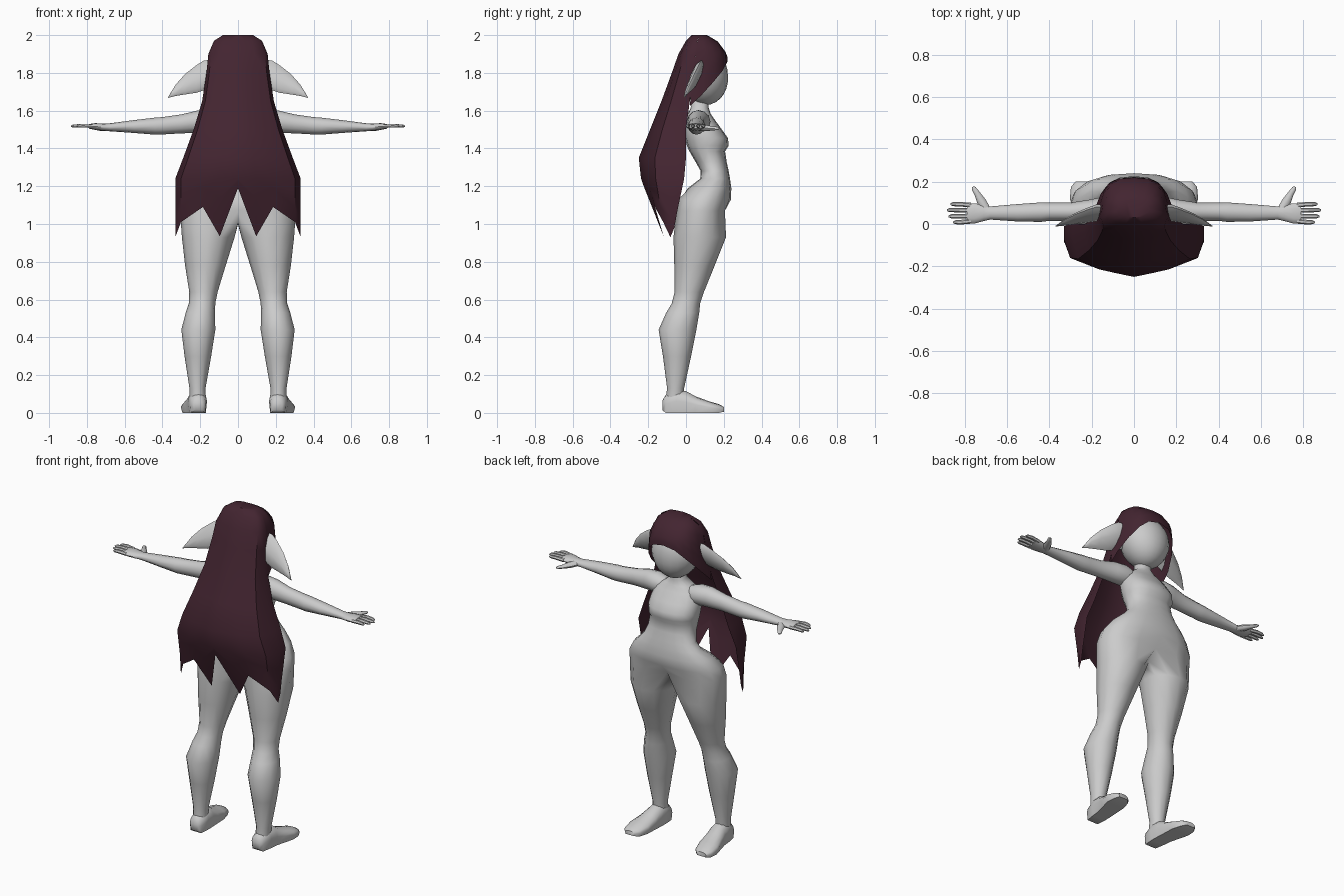
import bpy, bmesh, math
from mathutils import Vector

if "Cube" in bpy.data.objects:
    bpy.data.objects.remove(bpy.data.objects["Cube"])


def material(name, rgb):
    m = bpy.data.materials.new(name)
    m.diffuse_color = (*rgb, 1)
    m.use_nodes = True
    m.node_tree.nodes["Principled BSDF"].inputs["Base Color"].default_value = m.diffuse_color
    return m


SKIN = material("pale grey", (0.60, 0.60, 0.60))
HAIR = material("dark plum", (0.056, 0.018, 0.030))


def finish(name, bm, mat, mirror=True, angle=50):
    bmesh.ops.remove_doubles(bm, verts=bm.verts, dist=0.0005)
    bmesh.ops.recalc_face_normals(bm, faces=bm.faces)
    me = bpy.data.meshes.new(name)
    bm.to_mesh(me)
    bm.free()
    me.materials.append(mat)
    ob = bpy.data.objects.new(name, me)
    bpy.context.collection.objects.link(ob)
    bpy.ops.object.select_all(action='DESELECT')
    ob.select_set(True)
    bpy.context.view_layer.objects.active = ob
    bpy.ops.object.shade_smooth_by_angle(angle=math.radians(angle))
    if mirror:
        m = ob.modifiers.new("mirror", 'MIRROR')
        m.merge_threshold = 0.001
    return ob


def skin_rows(bm, rows, closed):
    """Faces between successive rows of vertices."""
    for a, b in zip(rows, rows[1:]):
        n = len(a)
        for i in range(n if closed else n - 1):
            j = (i + 1) % n
            bm.faces.new((a[i], a[j], b[j], b[i]))


def add_tube(bm, rings):
    rows = [[bm.verts.new(p) for p in r] for r in rings]
    skin_rows(bm, rows, True)
    bm.faces.new(rows[0])
    bm.faces.new(rows[-1])


def oval(c, u, v, n=12):
    c, u, v = Vector(c), Vector(u), Vector(v)
    return [c + u * math.cos(t) + v * math.sin(t)
            for t in (2 * math.pi * i / n for i in range(n))]


def spow(v, p):
    return math.copysign(abs(v) ** p, v)


# Torso and leg: half rings down the trunk, then full rings down the leg
bm = bmesh.new()
trunk = [  # z, half width, front y, back y
    (1.67, .045, .12, .03), (1.615, .047, .12, .025), (1.585, .085, .13, .01),
    (1.555, .135, .15, -.005), (1.50, .152, .19, -.01), (1.455, .155, .222, -.005),
    (1.415, .152, .226, .005), (1.385, .146, .207, .018), (1.33, .148, .215, .05),
    (1.28, .165, .226, .078), (1.24, .20, .233, .075), (1.19, .255, .24, .01),
    (1.13, .295, .238, -.05), (1.07, .307, .215, -.06)]
rows = []
for z, w, yf, yb in trunk:
    yc, r = (yf + yb) / 2, (yf - yb) / 2
    row = []
    for i in range(9):
        t = math.pi * i / 8
        row.append(bm.verts.new((w * spow(math.sin(t), .85) if 0 < i < 8 else 0,
                                 yc + r * spow(math.cos(t), .85), z)))
    rows.append(row)
rows[-1][0].co.y -= .03
rows[-1][8].co.y += .05
rows[-2][8].co.y += .02
skin_rows(bm, rows, False)
crotch = [bm.verts.new((0, y, z)) for y, z in ((.04, 1.01), (.085, 1.0), (.13, 1.01))]
leg = [  # z, inner x, outer x, front y, back y
    (.93, .018, .297, .212, -.066), (.78, .065, .28, .152, -.062),
    (.64, .108, .258, .095, -.06), (.58, .12, .26, .075, -.075),
    (.53, .122, .277, .07, -.105), (.44, .12, .30, .055, -.145),
    (.30, .142, .283, .027, -.122), (.13, .172, .257, -.01, -.10),
    (.05, .17, .255, -.01, -.11)]
rings = [rows[-1] + crotch]
for z, xi, xo, yf, yb in leg:
    ring = []
    for i in range(12):
        t = math.radians(30 * i - 30)
        ring.append(bm.verts.new(((xi + xo) / 2 + (xo - xi) / 2 * math.sin(t),
                                  (yf + yb) / 2 + (yf - yb) / 2 * math.cos(t), z)))
    rings.append(ring)
skin_rows(bm, rings, True)
finish("torso_and_legs", bm, SKIN, angle=60)

# Feet, turned slightly outward
bm = bmesh.new()
foot = [  # y, centre x, half width, bottom z, top z
    (-.125, .21, .026, .015, .065), (-.108, .211, .042, 0, .095),
    (-.05, .214, .05, 0, .125), (.0, .217, .052, 0, .115), (.05, .225, .058, 0, .088),
    (.12, .236, .067, 0, .062), (.175, .242, .056, 0, .046), (.20, .245, .032, .006, .032)]
frames = []
for y, x, w, z0, z1 in foot:
    ring = oval((x, y, (z0 + z1) / 2), (w, 0, 0), (0, 0, (z1 - z0) / 2))
    for p in ring:  # flatten the sole
        if p.z < z0 + (z1 - z0) * .3:
            p.z = z0
    frames.append(ring)
add_tube(bm, frames)
finish("feet", bm, SKIN)

# Arms and palms
bm = bmesh.new()
arm = [  # x, y, z, half depth, half height
    (.07, .068, 1.535, .05, .045), (.14, .067, 1.543, .062, .06),
    (.21, .062, 1.542, .053, .06), (.30, .058, 1.53, .043, .05),
    (.40, .058, 1.52, .043, .046), (.44, .056, 1.518, .046, .045),
    (.55, .053, 1.516, .041, .034), (.68, .052, 1.512, .031, .021),
    (.71, .052, 1.512, .038, .019), (.755, .05, 1.516, .048, .018),
    (.79, .05, 1.517, .046, .012)]
add_tube(bm, [oval((x, y, z), (0, a, 0), (0, 0, b)) for x, y, z, a, b in arm])
finish("arms", bm, SKIN)

# Fingers and thumbs
bm = bmesh.new()
for y, tip in ((.013, .855), (.038, .877), (.064, .885), (.089, .868)):
    y2 = y + (y - .05) * .12
    add_tube(bm, [oval(c, (0, r, 0), (0, 0, r * .95), 6) for c, r in (
        ((.77, y, 1.517), .0115), ((.82, y2, 1.521), .011),
        ((tip - .012, y2, 1.519), .0095), ((tip, y2, 1.517), .004))])
d = Vector((.83, -.55, 0))
add_tube(bm, [oval(c, d * r, (0, 0, r * .75), 8) for c, r in (
    ((.695, .06, 1.51), .022), ((.72, .105, 1.508), .022),
    ((.742, .145, 1.506), .014), ((.757, .168, 1.506), .011), ((.762, .176, 1.506), .005))])
finish("fingers", bm, SKIN)

# Head, narrowing to the chin
bm = bmesh.new()
bmesh.ops.create_uvsphere(bm, u_segments=20, v_segments=14, radius=1)
for v in bm.verts:
    x, y, z = v.co
    k = 1 - .12 * max(0, -z)
    v.co = (.146 * x * k, .09 + .132 * y + .012 * max(0, -z), 1.785 + .155 * z)
finish("head", bm, SKIN, mirror=False)

# Long pointed ears
bm = bmesh.new()
ear = [(.12, .06, 1.80, .07, .028), (.18, .052, 1.787, .079, .028),
       (.22, .042, 1.768, .073, .024), (.28, .025, 1.74, .054, .018),
       (.33, .007, 1.708, .03, .011), (.37, -.01, 1.67, .002, .002)]
add_tube(bm, [oval((x, y, z), (0, b, 0), (0, .35 * a, a), 8) for x, y, z, a, b in ear])
finish("ears", bm, SKIN)

# Hair outline at each height: z, half width, fringe y, side y, back y
OUTLINE = [
    (2.00, .08, .11, .07, .03), (1.97, .127, .165, .06, 0), (1.90, .157, .218, .05, -.04),
    (1.80, .167, .227, .04, -.075), (1.65, .19, .20, .02, -.13), (1.50, .235, 0, 0, -.19),
    (1.35, .29, 0, 0, -.25), (1.24, .332, 0, -.01, -.238), (1.05, .332, 0, -.05, -.17),
    (.93, .332, 0, -.07, -.12)]


def outline(z):
    for a, b in zip(OUTLINE, OUTLINE[1:]):
        if z >= b[0]:
            t = (a[0] - z) / (a[0] - b[0])
            return [p + (q - p) * t for p, q in zip(a[1:], b[1:])]
    return OUTLINE[-1][1:]


bm = bmesh.new()
# Back fall with a jagged hem: width fraction, depth fraction, hem height
columns = [(0, 1, 1.19), (.29, .93, .935), (.56, .86, 1.09), (.91, .66, 1.01),
           (1, .25, .93), (1, 0, .98)]
heights = [r[0] for r in OUTLINE[:8]]
back = []
for k in range(len(heights) + 3):
    row = []
    for fx, fy, hem in columns:
        z = heights[k] if k < 8 else 1.24 + (hem - 1.24) * (k - 7) / 3
        w, _, ym, yb = outline(z)
        row.append(bm.verts.new((w * fx, ym + (yb - ym) * fy, z)))
    back.append(row)
skin_rows(bm, back, False)
# Fringe sweeping down into side locks: angle, hem height
fringe = []
hems = [(0, 1.865), (20, 1.85), (40, 1.81), (60, 1.75), (78, 1.68), (90, 1.625)]
for s in (0, .1, .25, .45, .65, .85, 1):
    row = []
    for ang, hem in hems:
        z = 2 + (hem - 2) * s
        w, yf, ym, _ = outline(max(z, 1.66))
        t = math.radians(ang)
        row.append(bm.verts.new((w * spow(math.sin(t), .75),
                                 ym + (yf - ym) * (math.cos(t) ** .75 if ang < 90 else 0), z)))
    fringe.append(row)
skin_rows(bm, fringe, False)
# Crown
bm.faces.new(fringe[0] + back[0][::-1][1:])
finish("hair", bm, HAIR, angle=45)
